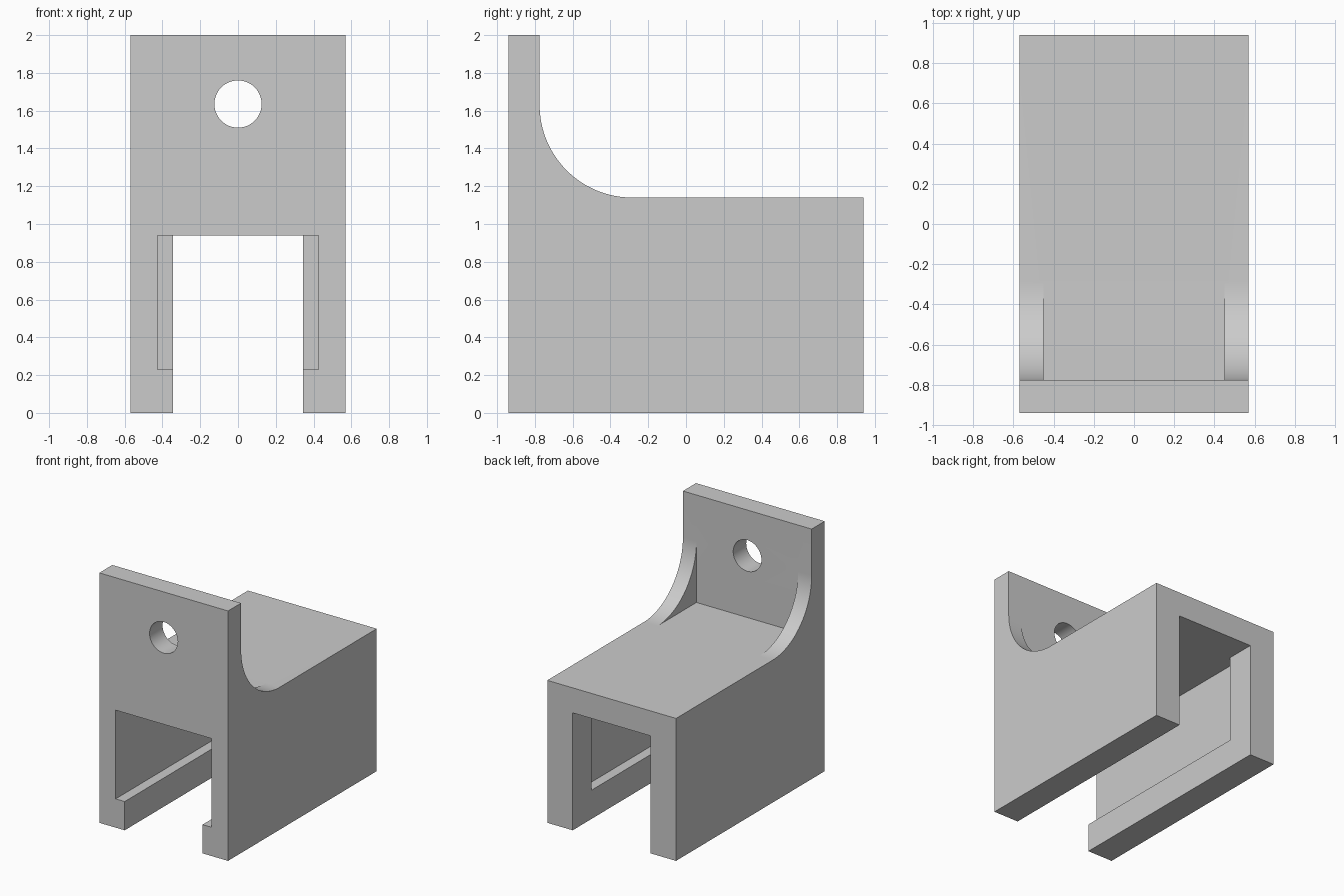
import bpy, bmesh, math
from mathutils import Matrix

if "Cube" in bpy.data.objects:
    bpy.data.objects.remove(bpy.data.objects["Cube"], do_unlink=True)

HALF_W, FRONT, BACK = 0.57, -0.94, 0.94
DECK, TOP, WALL, RADIUS = 1.14, 2.0, -0.775, 0.49


def finish(bm, name):
    bmesh.ops.recalc_face_normals(bm, faces=bm.faces)
    mesh = bpy.data.meshes.new(name)
    bm.to_mesh(mesh)
    bm.free()
    obj = bpy.data.objects.new(name, mesh)
    bpy.context.collection.objects.link(obj)
    return obj


def box(name, lo, hi):
    bm = bmesh.new()
    size = [b - a for a, b in zip(lo, hi)]
    mid = [(a + b) / 2 for a, b in zip(lo, hi)]
    bmesh.ops.create_cube(bm, size=1, matrix=Matrix.Translation(mid) @ Matrix.Diagonal((*size, 1)))
    return finish(bm, name)


def cut(target, cutter):
    cutter.hide_render = True
    mod = target.modifiers.new("cut", "BOOLEAN")
    mod.operation, mod.solver, mod.object = "DIFFERENCE", "EXACT", cutter
    bpy.context.view_layer.objects.active = target
    bpy.ops.object.modifier_apply(modifier=mod.name)
    bpy.data.objects.remove(cutter, do_unlink=True)


# Body: side profile with a concave fillet, extruded across the width
steps = 32
arc = [(WALL + RADIUS - RADIUS * math.cos(a), DECK + RADIUS - RADIUS * math.sin(a))
       for a in (math.pi / 2 * i / steps for i in range(steps))]
profile = [(FRONT, 0), (FRONT, TOP), (WALL, TOP), *arc,
           (WALL + RADIUS, DECK), (BACK, DECK), (BACK, 0)]
bm = bmesh.new()
face = bm.faces.new([bm.verts.new((-HALF_W, y, z)) for y, z in profile])
side = bmesh.ops.extrude_face_region(bm, geom=[face])
bmesh.ops.translate(bm, vec=(2 * HALF_W, 0, 0),
                    verts=[v for v in side["geom"] if isinstance(v, bmesh.types.BMVert)])
body = finish(bm, "bracket_body")

# Pocket between the two curved side gussets
cut(body, box("gusset_pocket", (-0.45, WALL, DECK), (0.45, WALL + RADIUS, TOP + 0.1)))

# Through channel, and the wider recess that stops short of the back
cut(body, box("channel", (-0.345, -1.1, -0.1), (0.345, 1.1, 0.94)))
cut(body, box("recess", (-0.425, -1.1, 0.23), (0.425, 0.705, 0.94)))

# Round screw hole in the upright plate
bm = bmesh.new()
bmesh.ops.create_cone(bm, cap_ends=True, segments=48, radius1=0.125, radius2=0.125, depth=0.5,
                      matrix=Matrix.Translation((0, -0.86, 1.635)) @ Matrix.Rotation(math.pi / 2, 4, "X"))
cut(body, finish(bm, "screw_hole"))

# Single grey material
grey = bpy.data.materials.new("light grey")
grey.use_nodes = True
colour = (0.6, 0.6, 0.6, 1)
grey.diffuse_color = colour
grey.node_tree.nodes["Principled BSDF"].inputs["Base Color"].default_value = colour
body.data.materials.clear()
body.data.materials.append(grey)
for poly in body.data.polygons:
    poly.material_index = 0

bpy.ops.object.select_all(action="DESELECT")
body.select_set(True)
bpy.context.view_layer.objects.active = body
bpy.ops.object.shade_smooth_by_angle(angle=math.radians(30))
